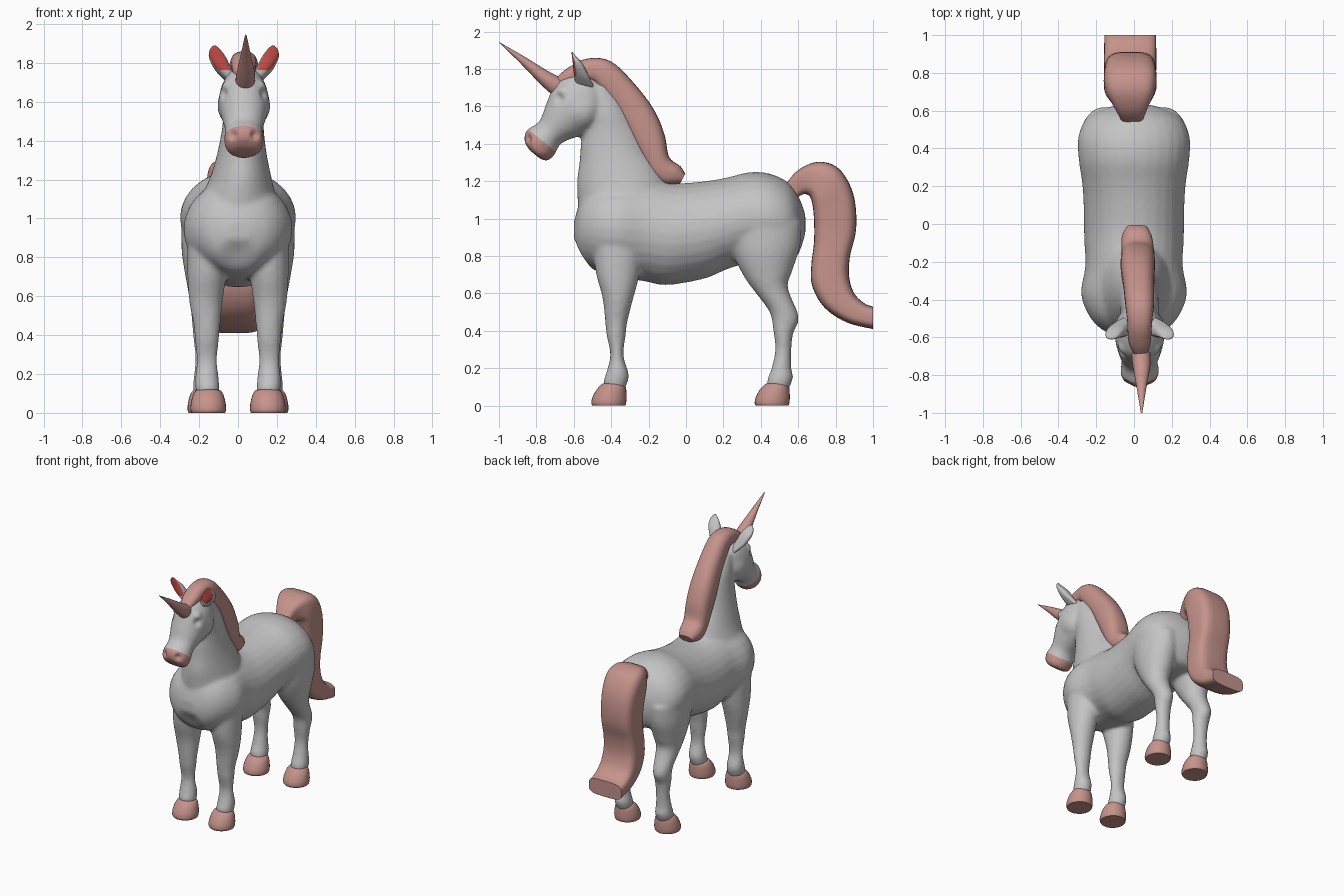
import bpy, bmesh, math
from mathutils import Vector

cube = bpy.data.objects.get("Cube")
if cube:
    bpy.data.objects.remove(cube, do_unlink=True)

HEAD_X = 0.03  # the head sits slightly to its left


def make_material(name, colour):
    mat = bpy.data.materials.new(name)
    mat.use_nodes = True
    mat.diffuse_color = (*colour, 1)
    mat.node_tree.nodes["Principled BSDF"].inputs["Base Color"].default_value = (*colour, 1)
    return mat


GREY = make_material("coat grey", (0.55, 0.55, 0.55))
PINK = make_material("dusty pink", (0.56, 0.29, 0.26))
RED = make_material("inner ear red", (0.60, 0.08, 0.07))


def spline(stations, steps):
    """Catmull-Rom interpolation of whole stations."""
    rows = [stations[0], *stations, stations[-1]]
    result = []
    for i in range(1, len(rows) - 2):
        p, q, r, s = rows[i - 1:i + 3]
        for k in range(steps):
            t = k / steps
            result.append([b + 0.5 * t * (c - a + t * (2 * a - 5 * b + 4 * c - d + t * (3 * (b - c) + d - a)))
                           for a, b, c, d in zip(p, q, r, s)])
    return result + [stations[-1]]


def loft(bm, stations, side=1, power=1.0, centre=0.0, sides=28, steps=5):
    """Skin rings; a station is edge y, z, opposite edge y, z, half width, x."""
    rings = []
    for ya, za, yb, zb, width, x in spline(stations, steps):
        first, last = Vector((0, ya, za)), Vector((0, yb, zb))
        middle, reach = (first + last) / 2, (first - last) / 2
        ring = []
        for i in range(sides):
            angle = math.tau * i / sides
            u, v = math.cos(angle), math.sin(angle)
            u = math.copysign(abs(u) ** power, u)
            v = math.copysign(abs(v) ** power, v)
            co = middle + reach * v
            co.x = centre + side * x + width * u
            ring.append(bm.verts.new(co))
        rings.append(ring)
    faces = [bm.faces.new(rings[0]), bm.faces.new(rings[-1])]
    for low, high in zip(rings, rings[1:]):
        for i in range(sides):
            j = (i + 1) % sides
            faces.append(bm.faces.new((low[i], low[j], high[j], high[i])))
    bmesh.ops.recalc_face_normals(bm, faces=faces)


def finish(bm, name, *materials):
    mesh = bpy.data.meshes.new(name)
    bm.to_mesh(mesh)
    bm.free()
    for mat in materials:
        mesh.materials.append(mat)
    obj = bpy.data.objects.new(name, mesh)
    bpy.context.collection.objects.link(obj)
    return obj


def smooth(obj, degrees=50):
    bpy.ops.object.select_all(action='DESELECT')
    obj.select_set(True)
    bpy.context.view_layer.objects.active = obj
    bpy.ops.object.shade_smooth_by_angle(angle=math.radians(degrees))


def part(name, stations, mat, **options):
    bm = bmesh.new()
    loft(bm, stations, **options)
    obj = finish(bm, name, mat)
    smooth(obj)
    return obj


# Body outlines: upper and lower edges, or front and back edges
torso = [(-.6, .98, -.6, .88, .06, 0), (-.56, 1.1, -.57, .79, .16, 0),
         (-.48, 1.18, -.5, .73, .235, 0), (-.36, 1.2, -.38, .69, .28, 0),
         (-.22, 1.21, -.22, .665, .258, 0), (-.05, 1.19, -.1, .645, .264, 0),
         (.1, 1.2, .1, .68, .267, 0), (.22, 1.22, .22, .73, .275, 0),
         (.34, 1.248, .33, .76, .292, 0), (.45, 1.24, .46, .76, .296, 0),
         (.55, 1.19, .56, .77, .255, 0), (.61, 1.1, .605, .82, .17, 0),
         (.638, 1.02, .638, .92, .05, 0)]
neck = [(-.57, .95, -.14, .95, .22, 0), (-.58, 1.1, -.08, 1.12, .19, .005),
        (-.583, 1.2, -.12, 1.24, .155, .015), (-.57, 1.3, -.2, 1.36, .128, .02),
        (-.56, 1.42, -.26, 1.49, .108, .025), (-.54, 1.54, -.33, 1.62, .1, .03),
        (-.53, 1.68, -.42, 1.73, .08, .03)]
head = [(-.47, 1.74, -.42, 1.63, .06, .03), (-.57, 1.785, -.44, 1.53, .108, .03),
        (-.69, 1.735, -.5, 1.465, .13, .03), (-.745, 1.62, -.59, 1.435, .115, .03),
        (-.785, 1.52, -.67, 1.4, .096, .03), (-.85, 1.475, -.7, 1.345, .102, .03),
        (-.865, 1.42, -.74, 1.31, .092, .03), (-.84, 1.37, -.78, 1.32, .06, .03)]
front_leg = [(-.5, .95, -.22, .95, .11, .15), (-.485, .73, -.25, .7, .1, .16),
             (-.447, .58, -.283, .57, .086, .165), (-.432, .45, -.313, .45, .068, .16),
             (-.425, .38, -.322, .38, .062, .16), (-.405, .27, -.334, .27, .053, .16),
             (-.428, .17, -.308, .18, .061, .16), (-.442, .13, -.308, .14, .062, .158),
             (-.43, .08, -.33, .08, .055, .155)]
hind_leg = [(.22, 1, .62, .98, .13, .16), (.25, .82, .61, .85, .125, .165),
            (.31, .69, .568, .72, .103, .168), (.375, .6, .545, .63, .083, .172),
            (.447, .5, .603, .475, .064, .174), (.467, .4, .573, .385, .059, .172),
            (.477, .3, .563, .29, .05, .17), (.457, .2, .563, .2, .055, .17),
            (.433, .13, .573, .15, .062, .17), (.44, .08, .545, .08, .055, .168)]

bm = bmesh.new()
for outline in (torso, neck, head):
    loft(bm, outline)
for outline in (front_leg, hind_leg):
    for side in (-1, 1):
        loft(bm, outline, side=side)
body = finish(bm, "body", GREY, PINK)

# Fuse the body parts into one soft skin
remesh = body.modifiers.new("fuse", 'REMESH')
remesh.mode = 'VOXEL'
remesh.voxel_size = 0.013
relax = body.modifiers.new("relax", 'SMOOTH')
relax.factor = 0.5
relax.iterations = 6
graph = bpy.context.evaluated_depsgraph_get()
skin = bpy.data.meshes.new_from_object(body.evaluated_get(graph))
body.modifiers.clear()
body.data = skin
skin.materials.clear()
for mat in (GREY, PINK):
    skin.materials.append(mat)

bm = bmesh.new()
bm.from_mesh(skin)
bm.normal_update()


def sculpt(centre, radius, amount):
    """Push the skin out, or in when the amount is negative."""
    for vert in bm.verts:
        d = (vert.co - centre).length / radius
        if d < 1:
            vert.co += vert.normal * amount * (1 - d * d) ** 2


# Nostrils, eye sockets, brows and cheeks, then the chest groove
for side in (-1, 1):
    for x, y, z, radius, amount in ((.06, -.85, 1.43, .035, -.022), (.115, -.685, 1.645, .045, -.018),
                                    (.11, -.67, 1.69, .05, .014), (.11, -.53, 1.56, .1, .014)):
        sculpt(Vector((HEAD_X + side * x, y, z)), radius, amount)
sculpt(Vector((0, -.58, .8)), .12, -.025)

# Pink muzzle, cut off along a slanting plane
cut = Vector((0, -.7, 1.36))
slope = Vector((0, .82, 1)).normalized()
near = [f for f in bm.faces if f.calc_center_median().y < -.64 and f.calc_center_median().z > 1.25]
geometry = {item for f in near for item in (f, *f.edges, *f.verts)}
bmesh.ops.bisect_plane(bm, geom=list(geometry), plane_co=cut, plane_no=slope)
for face in bm.faces:
    c = face.calc_center_median()
    face.material_index = int(c.y < -.66 and c.z > 1.25 and (c - cut).dot(slope) < 0)
bm.to_mesh(skin)
bm.free()
smooth(body, 70)

# Hooves share one outline, shifted back for the hind pair
hoof = [(-.5, 0, -.325, 0, .086, 0), (-.506, .015, -.32, .015, .091, 0),
        (-.5, .045, -.318, .045, .09, 0), (-.478, .085, -.32, .09, .08, 0),
        (-.45, .115, -.327, .112, .065, 0), (-.43, .12, -.34, .118, .05, 0)]
for end, shift, x in (("front", 0, .153), ("hind", .873, .168)):
    placed = [(a + shift, b, c + shift, d, w, x) for a, b, c, d, w, _ in hoof]
    for label, side in (("right", -1), ("left", 1)):
        part(f"{end}_hoof_{label}", placed, PINK, side=side)

# Ears, red on the faces that look forward
ear = [(-.59, 1.72, -.49, 1.7, .03, .065), (-.6, 1.775, -.515, 1.755, .043, .105),
       (-.605, 1.83, -.55, 1.825, .044, .135), (-.61, 1.87, -.59, 1.87, .026, .148),
       (-.612, 1.89, -.605, 1.89, .005, .15)]
for label, side in (("right", -1), ("left", 1)):
    bm = bmesh.new()
    loft(bm, ear, side=side, centre=HEAD_X, power=.8, sides=32)
    for face in bm.faces:
        face.material_index = int(face.normal.y < -.6 and face.calc_center_median().z > 1.765)
    smooth(finish(bm, f"ear_{label}", GREY, RED))

# Horn, mane and tail
part("horn", [(-.64, 1.74, -.7, 1.65, .05, .035), (-.73, 1.785, -.772, 1.713, .046, .04),
              (-.865, 1.867, -.888, 1.833, .024, .04), (-1, 1.945, -.998, 1.94, .004, .04)], PINK)

part("mane", [(-.71, 1.735, -.68, 1.69, .03, .035), (-.64, 1.8, -.6, 1.72, .058, .03),
              (-.53, 1.855, -.5, 1.73, .066, .03), (-.4, 1.84, -.46, 1.68, .076, .03),
              (-.27, 1.715, -.38, 1.57, .082, .025), (-.17, 1.58, -.31, 1.44, .09, .02),
              (-.115, 1.45, -.25, 1.33, .09, .02), (-.09, 1.33, -.19, 1.23, .086, .02),
              (-.03, 1.28, -.12, 1.18, .08, .015), (-.005, 1.24, -.03, 1.19, .055, .015)],
     PINK, power=.8)

part("tail", [(.53, 1.18, .58, 1.1, .055, -.01), (.6, 1.26, .625, 1.13, .085, -.015),
              (.71, 1.304, .66, 1.12, .125, -.02), (.82, 1.265, .677, 1.07, .14, -.02),
              (.895, 1.13, .685, .98, .135, -.02), (.91, .95, .684, .87, .13, -.02),
              (.877, .8, .67, .75, .132, -.02), (.872, .69, .675, .64, .135, -.02),
              (.9, .6, .74, .525, .138, -.02), (.955, .547, .86, .445, .138, -.02),
              (1, .53, 1, .41, .137, -.02)], PINK, power=.55, sides=40)
